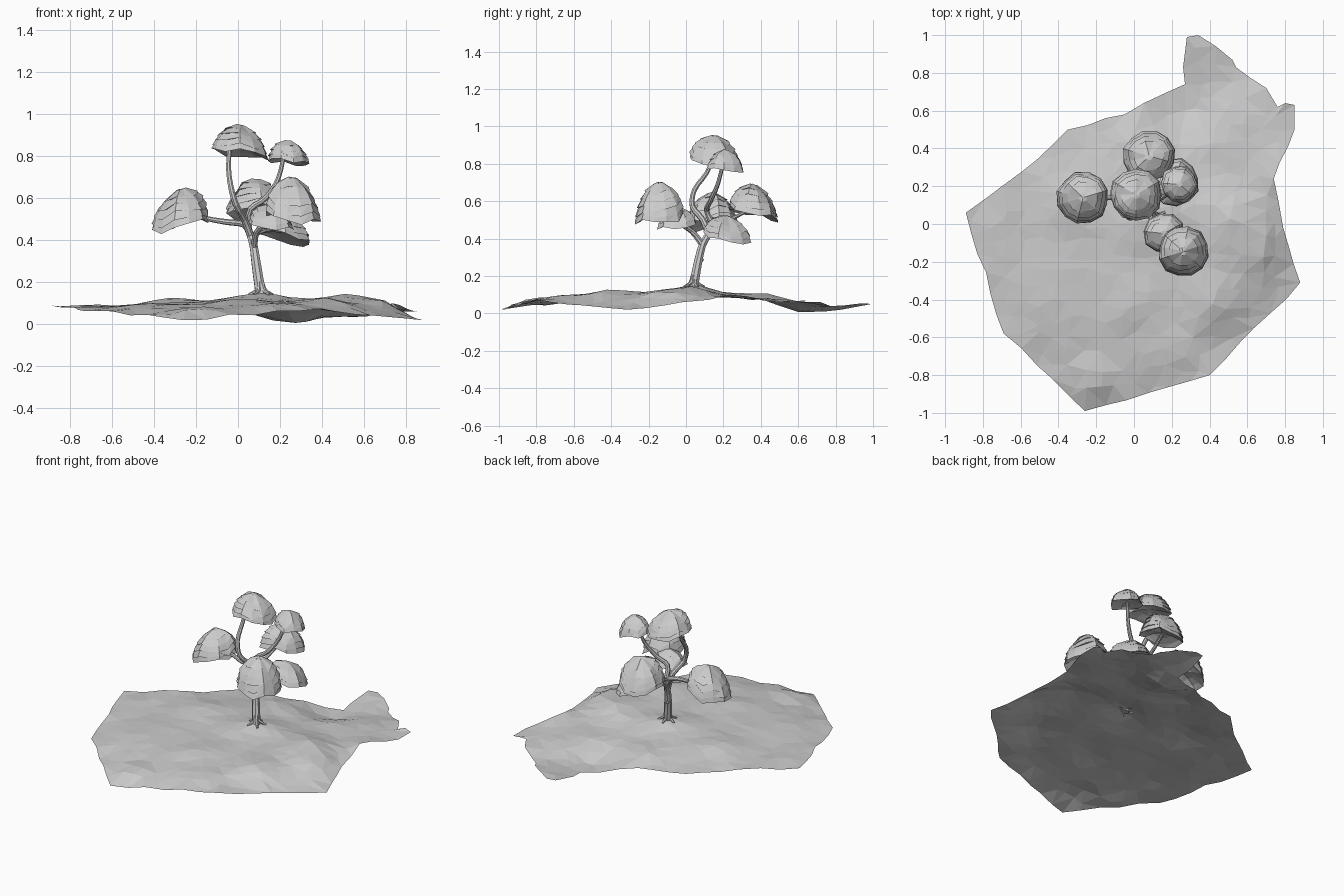
import bpy, bmesh, math, random
from mathutils import Vector, noise
from mathutils.geometry import delaunay_2d_cdt

if "Cube" in bpy.data.objects:
    bpy.data.objects.remove(bpy.data.objects["Cube"])

random.seed(4)
grey = bpy.data.materials.new("plain grey")
grey.diffuse_color = (0.6, 0.6, 0.6, 1)
grey.use_nodes = True
grey.node_tree.nodes["Principled BSDF"].inputs["Base Color"].default_value = grey.diffuse_color


def make(name, verts, faces, fix=True, smooth=False):
    me = bpy.data.meshes.new(name)
    me.from_pydata([tuple(v) for v in verts], [], faces)
    bm = bmesh.new()
    bm.from_mesh(me)
    if fix:
        bmesh.ops.recalc_face_normals(bm, faces=bm.faces)
    for f in bm.faces:
        f.smooth = smooth
    bm.to_mesh(me)
    bm.free()
    me.materials.append(grey)
    ob = bpy.data.objects.new(name, me)
    bpy.context.collection.objects.link(ob)
    return ob


# Ground sheet: outline with heights, plus a few interior heights
rim = [(-.89, .06, .09), (-.69, -.58, .065), (-.26, -.99, .02), (.40, -.80, .075),
       (.88, -.31, .02), (.79, -.02, .06), (.74, .24, .10), (.85, .50, .06),
       (.85, .63, .06), (.80, .64, .07), (.76, .62, .06), (.70, .72, .06),
       (.54, .83, .035), (.52, .87, .04), (.34, 1.0, .05), (.28, .99, .05),
       (.26, .83, .02), (.27, .74, .01), (-.05, .58, .065), (-.35, .50, .075),
       (-.59, .28, .085)]
inner = [(.1, .04, .15), (.5, 0, .145), (-.3, .1, .125), (0, -.4, .12), (.4, -.4, .125),
         (-.4, -.4, .10), (0, .4, .11), (.42, .4, .085), (-.2, -.8, .085), (.65, -.1, .13),
         (.2, -.65, .10), (.6, .5, .07), (-.65, 0, .09), (.28, .62, .005)]
edge = []                                     # outline with extra points
for a, b in zip(rim, rim[1:] + rim[:1]):
    a, b = Vector(a), Vector(b)
    n = max(1, round((b - a).length / 0.11))
    for i in range(n):
        p = a.lerp(b, i / n)
        if i:
            p += Vector((random.uniform(-.008, .008), random.uniform(-.008, .008),
                         random.uniform(-.01, .01)))
        edge.append(p)
ctrl = edge + [Vector(p) for p in inner]


def height(x, y):
    tot = wsum = 0
    for c in ctrl:
        w = 1 / (((c.x - x) ** 2 + (c.y - y) ** 2) ** 1.25 + 1e-5)
        if c in edge:
            w *= 0.3
        tot += w * c.z
        wsum += w
    bump = 0.02 if y < -.65 and x < .05 else 0.009
    return max(0.002, tot / wsum + bump * noise.noise(Vector((x * 6, y * 6, 2))))


pts = [p.xy for p in edge]
step = 0.085
for i in range(-12, 13):
    for j in range(-12, 13):
        p = Vector((i * step + random.uniform(-.028, .028), j * step + random.uniform(-.028, .028)))
        if min((p - e.xy).length for e in edge) > 0.05:
            pts.append(p)
loop = [(i, (i + 1) % len(edge)) for i in range(len(edge))]
v2, _, tris, *_ = delaunay_2d_cdt(pts, loop, [], 1, 1e-5)
near = {(round(e.x, 4), round(e.y, 4)): max(0, e.z) for e in edge}
verts = [(v.x, v.y, near.get((round(v.x, 4), round(v.y, 4)), height(v.x, v.y))) for v in v2]
up = []
for t in tris:
    a, b, c = (v2[i] for i in t)
    area = (b.x - a.x) * (c.y - a.y) - (b.y - a.y) * (c.x - a.x)
    up.append(tuple(t) if area > 0 else tuple(reversed(t)))
make("ground", verts, up, fix=False)


# Tapered tube along a path
def tube(name, path, r0, r1, sides=8):
    path = [Vector(p) for p in path]
    n = len(path)
    fine = []
    for i in range(n - 1):                    # smooth the path
        p0, p1, p2, p3 = path[max(i - 1, 0)], path[i], path[i + 1], path[min(i + 2, n - 1)]
        for k in range(3):
            t = k / 3
            fine.append(0.5 * (2 * p1 + (p2 - p0) * t + (2 * p0 - 5 * p1 + 4 * p2 - p3) * t * t
                               + (3 * p1 - p0 - 3 * p2 + p3) * t ** 3))
    fine.append(path[-1])
    m = len(fine)
    vs, fs = [], []
    for i, p in enumerate(fine):
        d = (fine[min(i + 1, m - 1)] - fine[max(i - 1, 0)]).normalized()
        s = d.cross(Vector((.31, .95, .05))).normalized()
        u = s.cross(d)
        r = r0 + (r1 - r0) * i / (m - 1)
        for k in range(sides):
            a = math.tau * k / sides
            vs.append(p + (s * math.cos(a) + u * math.sin(a)) * r)
    for i in range(m - 1):
        for k in range(sides):
            q = (k + 1) % sides
            fs.append((i * sides + k, i * sides + q, (i + 1) * sides + q, (i + 1) * sides + k))
    fs += [tuple(range(sides)), tuple(range((m - 1) * sides, m * sides))]
    make(name, vs, fs, smooth=False)


# Trunk, roots and knots
fork = (.06, .12, .42)
tube("trunk", [(.11, .04, .14), (.10, .05, .20), (.085, .07, .30), (.075, .09, .37), fork], .028, .018)
for k in range(5):
    a = math.tau * k / 5 + .4
    c, s = math.cos(a), math.sin(a)
    tube("root", [(.105 + c * .008, .045 + s * .008, .20), (.11 + c * .022, .04 + s * .022, .162),
                  (.11 + c * .06, .04 + s * .06, .142)], .013, .006, 6)
tube("knot", [(.085, .07, .29), (.10, .06, .298)], .016, .009, 6)
tube("knot_back", [(.085, .075, .28), (.075, .09, .292)], .014, .008, 6)

# Branches
tube("left_branch", [fork, (.03, .13, .475), (-.05, .12, .487), (-.13, .14, .50), (-.26, .14, .53)], .018, .01)
tube("top_branch", [fork, (.03, .09, .50), (-.01, .035, .57), (-.035, .045, .66),
                    (-.045, .11, .75), (-.04, .15, .84)], .018, .011)
tube("right_branch", [fork, (.05, .14, .47), (.06, .11, .55), (.13, .13, .60), (.19, .17, .69), (.22, .20, .81)], .018, .01)
tube("back_branch", [(.05, .14, .47), (.05, .23, .50), (.07, .35, .56)], .014, .009)
tube("front_branch", [(.077, .085, .37), (.09, .03, .44), (.15, -.05, .49), (.24, -.14, .54)], .017, .01)
tube("low_branch", [fork, (.13, .17, .45), (.21, .21, .46)], .014, .009)


# Foliage: dome of overlapping wavy tiers; tilt is slope of the base
def foliage(name, x, y, z0, z1, r, tilt=(0, 0), sides=12, tiers=5):
    h = z1 - z0
    rings = [(.45, .20), (.80, .10)]
    for i in range(tiers):
        t, t2 = i / tiers, (i + 1) / tiers
        rings.append((math.sqrt(1 - t ** 1.9) + .01, t + .02 - .04 * (i > 0)))
        rings.append((max(.16, math.sqrt(max(0, 1 - t2 ** 1.9)) - .07), t2 * .94 + .05))
    vs, fs = [], []
    ph = random.uniform(0, 6)
    shape = [random.uniform(.92, 1.04) for _ in range(sides)]
    for n, (pr, pz) in enumerate(rings):
        for k in range(sides):
            a = math.tau * k / sides + ph
            rr = pr * r * shape[k] * random.uniform(.97, 1.03)
            dx, dy = math.cos(a) * rr, math.sin(a) * rr
            wave = (.075 * math.sin(3 * a + ph + (n // 2) * .6) + .03 * (-1) ** k) * h * min(1, pr * 1.2)
            vs.append((x + dx, y + dy, z0 + pz * h + wave + dx * tilt[0] + dy * tilt[1]))
    m = len(rings)
    for i in range(m - 1):
        for k in range(sides):
            q = (k + 1) % sides
            a, b, c, d = i * sides + k, i * sides + q, (i + 1) * sides + q, (i + 1) * sides + k
            fs += [(a, b, c), (a, c, d)]
    vs += [(x, y, z0 + .24 * h), (x, y, z1)]
    for k in range(sides):
        q = (k + 1) % sides
        fs.append((q, k, m * sides))
        fs.append(((m - 1) * sides + k, (m - 1) * sides + q, m * sides + 1))
    make(name, vs, fs)


foliage("left_foliage", -.27, .14, .47, .645, .14, (.22, .05))
foliage("back_foliage", .08, .36, .525, .69, .138, (.05, -.25))
foliage("top_foliage", .01, .155, .81, .95, .142, (-.15, -.1))
foliage("right_foliage", .24, .21, .77, .875, .10, (-.1, -.1), 10, 4)
foliage("low_foliage", .22, .22, .41, .52, .128, (-.25, -.2), 11, 4)
foliage("inner_foliage", .16, -.05, .465, .57, .112, (-.1, .1), 10, 4)
foliage("front_foliage", .26, -.145, .505, .70, .137, (-.15, .1))
